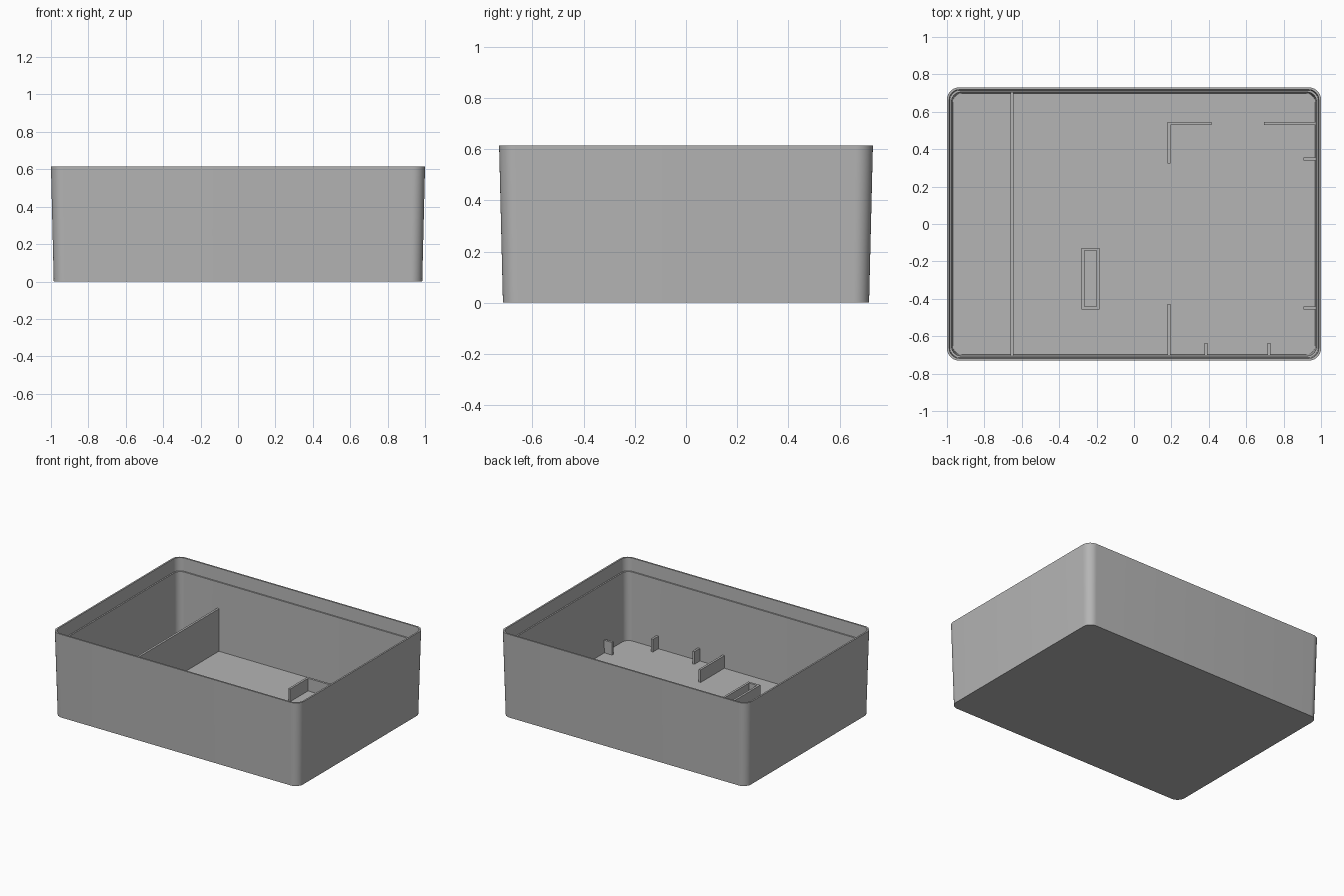
import bpy, bmesh, math

if "Cube" in bpy.data.objects:
    bpy.data.objects.remove(bpy.data.objects["Cube"], do_unlink=True)

# One grey plastic for everything
grey = bpy.data.materials.new("grey plastic")
grey.use_nodes = True
color = (0.46, 0.46, 0.46, 1)
grey.diffuse_color = color
grey.node_tree.nodes["Principled BSDF"].inputs["Base Color"].default_value = color

FLOOR, RIB_TOP, T = 0.02, 0.112, 0.016


def finish(name, bm):
    bmesh.ops.recalc_face_normals(bm, faces=bm.faces)
    mesh = bpy.data.meshes.new(name)
    bm.to_mesh(mesh)
    bm.free()
    mesh.materials.append(grey)
    obj = bpy.data.objects.new(name, mesh)
    bpy.context.collection.objects.link(obj)
    return obj


def rounded_ring(bm, hx, hy, r, z, steps=10):
    """Vertices of a rounded rectangle at height z."""
    ring = []
    for quarter, (sx, sy) in enumerate([(1, 1), (-1, 1), (-1, -1), (1, -1)]):
        for i in range(steps + 1):
            a = (quarter + i / steps) * math.pi / 2
            ring.append(bm.verts.new((sx * (hx - r) + r * math.cos(a),
                                      sy * (hy - r) + r * math.sin(a), z)))
    return ring


def bridge(bm, a, b):
    n = len(a)
    for i in range(n):
        j = (i + 1) % n
        bm.faces.new((a[i], a[j], b[j], b[i]))


def plate(name, x0, x1, y0, y1, top=RIB_TOP):
    """Upright rib standing on the tray floor."""
    bm = bmesh.new()
    bmesh.ops.create_cube(bm, size=1)
    z0 = FLOOR - 0.005
    for v in bm.verts:
        v.co = (x1 if v.co.x > 0 else x0, y1 if v.co.y > 0 else y0,
                top if v.co.z > 0 else z0)
    return finish(name, bm)


# Tray shell: drafted outside, recessed rim, ledge, inner wall, floor
bm = bmesh.new()
sections = [(0.985, 0.715, 0.06, 0), (1.0, 0.73, 0.065, 0.615),
            (0.988, 0.718, 0.055, 0.615), (0.985, 0.715, 0.055, 0.52),
            (0.975, 0.705, 0.05, 0.52), (0.969, 0.699, 0.05, FLOOR)]
rings = [rounded_ring(bm, *s) for s in sections]
for a, b in zip(rings, rings[1:]):
    bridge(bm, a, b)
bm.faces.new(rings[0])
bm.faces.new(rings[-1])
tray = finish("tray_shell", bm)
bpy.context.view_layer.objects.active = tray
tray.select_set(True)
bpy.ops.object.shade_smooth_by_angle(angle=math.radians(30))

# Tall full-depth divider
plate("divider", -0.66, -0.66 + T, -0.708, 0.708, 0.33)

# Low locating ribs
plate("back_corner_rib_side", 0.18, 0.18 + T, 0.323, 0.545)
plate("back_corner_rib_arm", 0.18 + T, 0.414, 0.545 - T, 0.545)
plate("back_wall_rib", 0.694, 0.976, 0.545 - T, 0.545)
plate("front_long_rib", 0.18, 0.18 + T, -0.706, -0.427)
for name, y in (("side_rib_back", 0.34), ("side_rib_front", -0.457)):
    plate(name, 0.907, 0.976, y, y + T)
for name, x in (("front_rib_inner", 0.377), ("front_rib_outer", 0.713)):
    plate(name, x, x + T, -0.706, -0.636)

# Open rectangular socket
bm = bmesh.new()


def rectangle(inset, z):
    x0, x1, y0, y1 = -0.28 + inset, -0.184 - inset, -0.458 + inset, -0.127 - inset
    return [bm.verts.new((x, y, z)) for x, y in ((x0, y0), (x1, y0), (x1, y1), (x0, y1))]


loops = [rectangle(i, z) for i, z in ((0, FLOOR), (0, RIB_TOP), (T, RIB_TOP), (T, FLOOR))]
for a, b in zip(loops, loops[1:] + loops[:1]):
    bridge(bm, a, b)
finish("socket_frame", bm)
